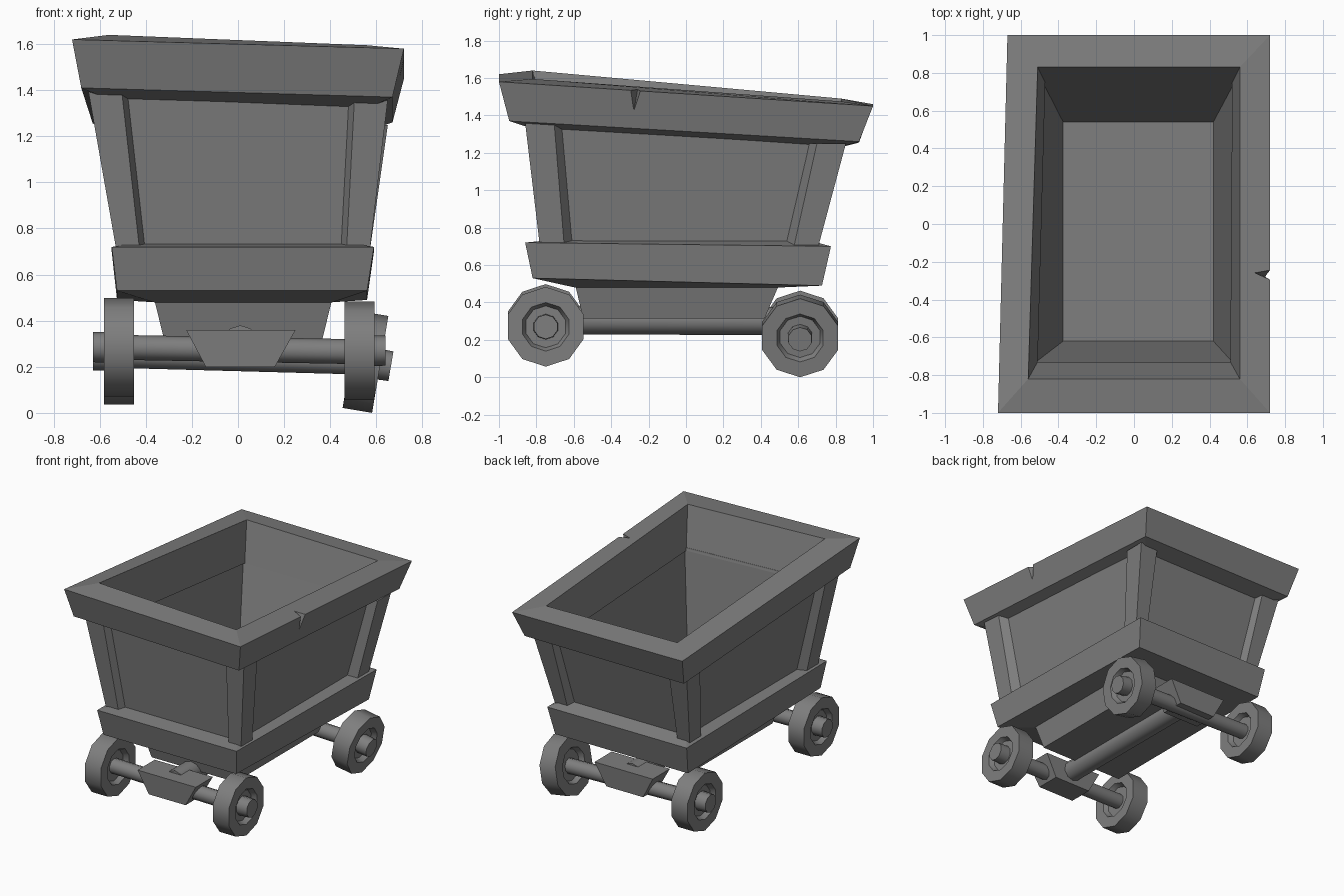
import bpy, bmesh
from math import pi, sin, cos, radians
from mathutils import Vector, Matrix

if "Cube" in bpy.data.objects:
    bpy.data.objects.remove(bpy.data.objects["Cube"])

# Dark iron-grey paint shared by every part
dark = bpy.data.materials.new("dark_grey")
dark.diffuse_color = (.21, .21, .21, 1)
dark.use_nodes = True
dark.node_tree.nodes["Principled BSDF"].inputs["Base Color"].default_value = dark.diffuse_color


def finish(name, bm):
    bmesh.ops.remove_doubles(bm, verts=bm.verts, dist=1e-5)
    bmesh.ops.recalc_face_normals(bm, faces=bm.faces)
    me = bpy.data.meshes.new(name)
    bm.to_mesh(me)
    bm.free()
    me.materials.append(dark)
    ob = bpy.data.objects.new(name, me)
    bpy.context.collection.objects.link(ob)
    return ob


def loft(name, rings, cyclic=False, matrix=Matrix()):
    """Skin a series of equal-sized rings; cap the ends unless cyclic."""
    bm = bmesh.new()
    vs = [[bm.verts.new(matrix @ Vector(p)) for p in r] for r in rings]
    n = len(vs[0])
    pairs = list(zip(vs, vs[1:])) + ([(vs[-1], vs[0])] if cyclic else [])
    for a, b in pairs:
        for i in range(n):
            j = (i + 1) % n
            bm.faces.new((a[i], a[j], b[j], b[i]))
    if not cyclic:
        bm.faces.new(vs[0])
        bm.faces.new(vs[-1])
    return finish(name, bm)


def rect(x0, x1, y0, y1, zf, zb=None):
    """Four corners: front left, front right, back right, back left."""
    zb = zf if zb is None else zb
    return [(x0, y0, zf), (x1, y0, zf), (x1, y1, zb), (x0, y1, zb)]


def lathe(name, profile, matrix, n=10):
    """Turn an (x, radius) profile around the x axis, smooth round the rim."""
    rings = [[(x, r * sin(2 * pi * i / n), r * cos(2 * pi * i / n))
              for i in range(n)] for x, r in profile]
    ob = loft(name, rings, matrix=matrix)
    bpy.ops.object.select_all(action='DESELECT')
    ob.select_set(True)
    bpy.context.view_layer.objects.active = ob
    bpy.ops.object.shade_smooth_by_angle(angle=radians(40))
    return ob


def rod(name, a, b, r, n=10):
    a, b = Vector(a), Vector(b)
    m = Matrix.Translation(a) @ Vector((1, 0, 0)).rotation_difference(b - a).to_matrix().to_4x4()
    return lathe(name, [(0, r), ((b - a).length, r)], m, n)


# Crooked top rim
rim = loft("top_rim", [
    [(-.72, -1, 1.62), (.72, -1, 1.58), (.72, 1, 1.45), (-.67, 1, 1.46)],
    [(-.56, -.82, 1.64), (.56, -.82, 1.595), (.56, .83, 1.475), (-.51, .83, 1.49)],
    [(-.51, -.73, 1.34), (.51, -.73, 1.30), (.52, .75, 1.21), (-.47, .75, 1.21)],
    [(-.68, -.945, 1.41), (.67, -.945, 1.37), (.67, .925, 1.26), (-.63, .925, 1.255)],
], cyclic=True)

# Notch chipped out of the right rim
bm = bmesh.new()
for p in [(.80, -.335, 1.65), (.80, -.195, 1.65), (.63, -.255, 1.65),
          (.63, -.255, 1.56), (.80, -.28, 1.40), (.69, -.278, 1.43)]:
    bm.verts.new(p)
bmesh.ops.convex_hull(bm, input=bm.verts)
cutter = finish("notch_cutter", bm)
cutter.hide_render = True
cutter.hide_set(True)
mod = rim.modifiers.new("notch", 'BOOLEAN')
mod.operation, mod.object, mod.solver = 'DIFFERENCE', cutter, 'EXACT'

# Tub: recessed outer panels, inner walls stepped back under the rim, floor
loft("tub", [
    rect(-.42, .46, -.66, .58, .50),
    rect(-.475, .515, -.735, .66, .72),
    [(-.60, -.81, 1.385), (.595, -.81, 1.345), (.595, .805, 1.235), (-.56, .805, 1.235)],
    [(-.525, -.735, 1.36), (.525, -.735, 1.32), (.535, .755, 1.225), (-.485, .755, 1.225)],
    rect(-.375, .42, -.62, .54, .55),
])

# Corner posts, L-shaped and flared into the panels
low = rect(-.525, .57, -.78, .705, .69)
high = [(-.65, -.86, 1.40), (.65, -.86, 1.36), (.65, .855, 1.25), (-.605, .855, 1.25)]
names = ["front_left", "front_right", "back_right", "back_left"]
for nm, lo, hi, sx, sy in zip(names, low, high, (1, -1, -1, 1), (1, 1, -1, -1)):
    rings = []
    for (x, y, z), w, d in ((lo, .10, .13), (hi, .145, .155)):
        pts = [(0, 0), (w, 0), (w + .03, .06), (.06, .06), (.06, d + .045), (0, d)]
        rings.append([(x + sx * u, y + sy * v, z) for u, v in pts])
    loft(nm + "_post", rings)

# Base ledge around the tub, and the tapered belly below
loft("base_ledge", [
    rect(-.548, .59, -.86, .775, .72, .70),
    rect(-.525, .56, -.82, .727, .53, .49),
    rect(-.365, .41, -.594, .50, .48),
    rect(-.46, .50, -.715, .65, .735),
], cyclic=True)
loft("belly", [rect(-.365, .41, -.594, .50, .50), rect(-.32, .365, -.55, .42, .315)])

# Spine shaft joining the axles, half sunk into the belly
rod("spine_shaft", (0.01, -.75, .305), (0.01, .61, .30), .075)

# Axles with their trapezoid blocks
for nm, y, zl, zr in (("front", -.75, .285, .265), ("back", .61, .25, .22)):
    rod(nm + "_axle", (-.55, y, zl), (.55, y, zr), .054)
    loft(nm + "_axle_block", [rect(-.14, .16, y - .09, y + .09, .20),
                              rect(-.225, .25, y - .10, y + .10, .36)])

# Ten-sided wheels, recessed on both faces, with a hub outside
wheel = [(-.03, 0), (-.03, .112), (-.065, .13), (-.065, .213), (.065, .213),
         (.065, .13), (.03, .112), (.03, .068), (.112, .065), (.112, 0)]
for nm, side, y, z, tilt in (("front_left", -1, -.75, .285, 0), ("front_right", 1, -.75, .27, 0),
                             ("back_left", -1, .61, .25, 0), ("back_right", 1, .61, .221, 9.5)):
    x = .553 if tilt else side * .528 if side > 0 else -.517
    m = (Matrix.Translation((x, y, z)) @ Matrix.Rotation(radians(tilt), 4, 'Y')
         @ Matrix.Diagonal((side, 1, 1, 1)))
    lathe(nm + "_wheel", wheel, m)
